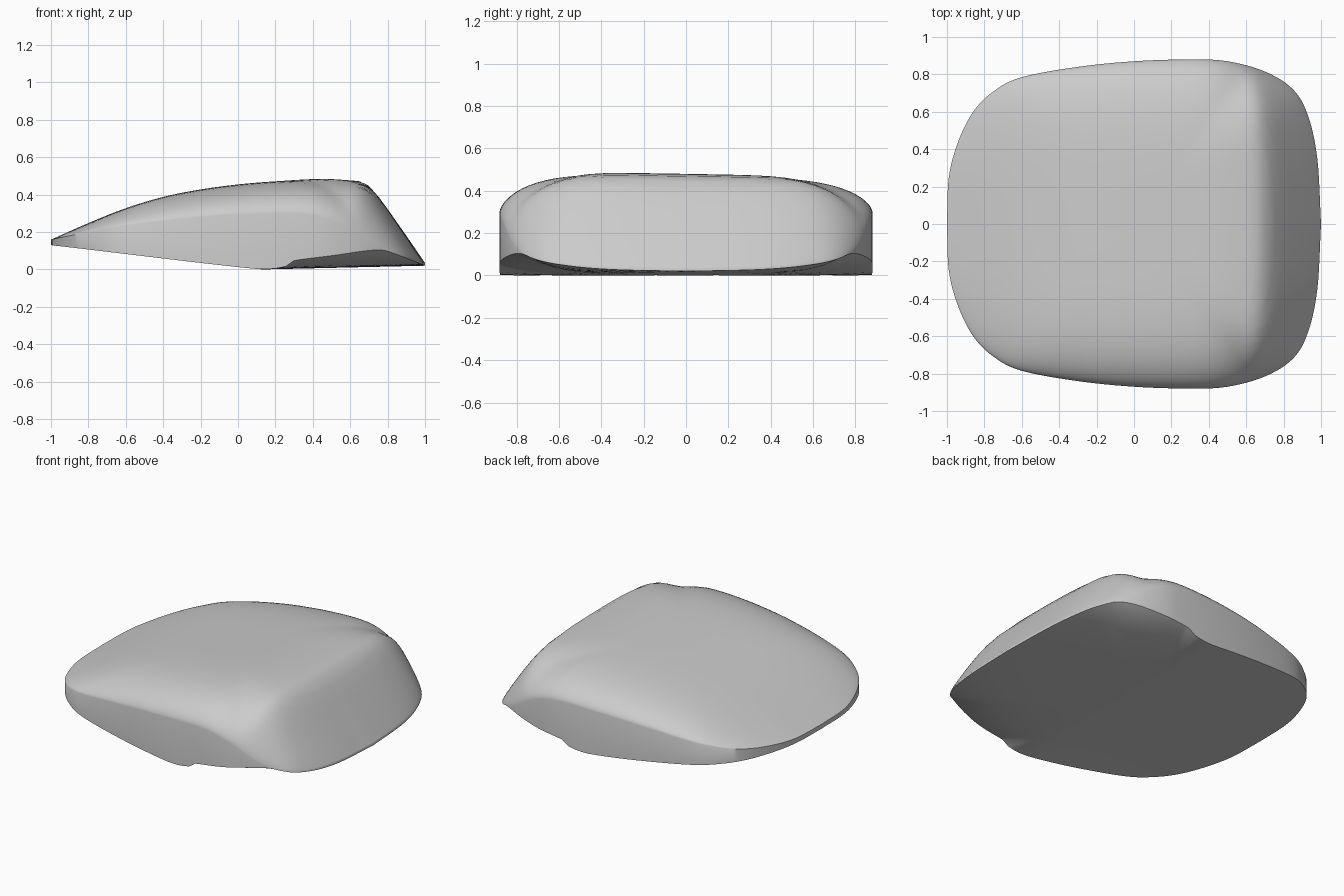
import bpy, bmesh, math
from mathutils import Vector

cube = bpy.data.objects.get("Cube")
if cube:
    bpy.data.objects.remove(cube, do_unlink=True)


def smooth_curve(pts, steps=12):
    """Sample a Catmull-Rom curve through 2D points."""
    p = [Vector(q) for q in pts]
    p = [2 * p[0] - p[1]] + p + [2 * p[-1] - p[-2]]
    out = []
    for a, b, c, d in zip(p, p[1:], p[2:], p[3:]):
        for i in range(steps):
            t = i / steps
            out.append(0.5 * (2 * b + (c - a) * t + (2 * a - 5 * b + 4 * c - d) * t * t
                              + (3 * b - a - 3 * c + d) * t ** 3))
    return out + [p[-2]]


def lookup(curve, x):
    """Height of a sampled curve at x."""
    if x <= curve[0].x:
        return curve[0].y
    for a, b in zip(curve, curve[1:]):
        if x <= b.x:
            return a.y + (b.y - a.y) * (x - a.x) / max(b.x - a.x, 1e-6)
    return curve[-1].y


# Plan outline of one half, mirrored across y
half = smooth_curve([(1, 0), (.98, .35), (.93, .58), (.85, .72), (.7, .815), (.5, .87),
                     (.3, .88), (0, .87), (-.3, .84), (-.6, .785), (-.75, .71),
                     (-.86, .6), (-.94, .44), (-.99, .25), (-1, 0)], 6)
outline = half[:-1] + [Vector((p.x, -p.y)) for p in reversed(half[1:])]

# Lengthwise profiles: crown, top of the side wall, lift of the underside rim
crown = smooth_curve([(-1, .16), (-.8, .25), (-.6, .33), (-.4, .39), (-.2, .43), (0, .457),
                      (.2, .474), (.43, .487), (.6, .48), (.68, .465), (.75, .395),
                      (.87, .225), (1, .035)])
wall = smooth_curve([(-1, .16), (-.8, .2), (-.6, .235), (-.2, .28), (.2, .3), (.4, .29),
                     (.55, .24), (.65, .175), (.75, .12), (.85, .08), (1, .035)])
lift = smooth_curve([(-1, 0), (.13, 0), (.28, .04), (.5, .065), (.75, .09), (.87, .055), (1, 0)])


def crown_height(x, y):
    bend = max(0, min(1, (x - .2) / .4)) * .06 * (abs(y) / .8) ** 3
    return lookup(crown, min(1, x + bend))


def top_height(p, r):
    q = p * r
    f = max(0, 1 - r ** 4.6) ** .63
    rim = lookup(wall, p.x)
    z = crown_height(q.x, q.y) - (crown_height(p.x, p.y) - rim) * (1 - f)
    return z - .018 * (q.y + .4) * f * min(1, z / .48)


def bottom_height(p, r):
    x = p.x * r
    base = .13 * (.13 - x) / 1.13 if x < .13 else .02 * (x - .13) / .87
    return base + lookup(lift, p.x) * r ** 6


# Stone body: concentric rings over the top, down the wall and under the base
bm = bmesh.new()
RINGS = 22
radii = [math.sin(math.pi / 2 * i / RINGS) for i in range(1, RINGS + 1)]
levels = [(r, top_height) for r in radii] + [(r, bottom_height) for r in reversed(radii)]
rings = [[bm.verts.new((p.x * r, p.y * r, height(p, r))) for p in outline]
         for r, height in levels]
n = len(outline)
for upper, lower in zip(rings, rings[1:]):
    for i in range(n):
        j = (i + 1) % n
        bm.faces.new((upper[i], lower[i], lower[j], upper[j]))
for ring, height in ((rings[0], top_height), (rings[-1], bottom_height)):
    centre = bm.verts.new((0, 0, height(outline[0], 0)))
    for i in range(n):
        bm.faces.new((centre, ring[i], ring[(i + 1) % n]))
bmesh.ops.recalc_face_normals(bm, faces=bm.faces)

mesh = bpy.data.meshes.new("stone_body")
bm.to_mesh(mesh)
bm.free()
stone = bpy.data.objects.new("stone_body", mesh)
bpy.context.collection.objects.link(stone)

# Stone grey
grey = bpy.data.materials.new("stone_grey")
grey.use_nodes = True
colour = (.6, .6, .6, 1)
grey.diffuse_color = colour
grey.node_tree.nodes["Principled BSDF"].inputs["Base Color"].default_value = colour
mesh.materials.append(grey)

bpy.ops.object.select_all(action='DESELECT')
stone.select_set(True)
bpy.context.view_layer.objects.active = stone
bpy.ops.object.shade_smooth_by_angle(angle=math.radians(40))
